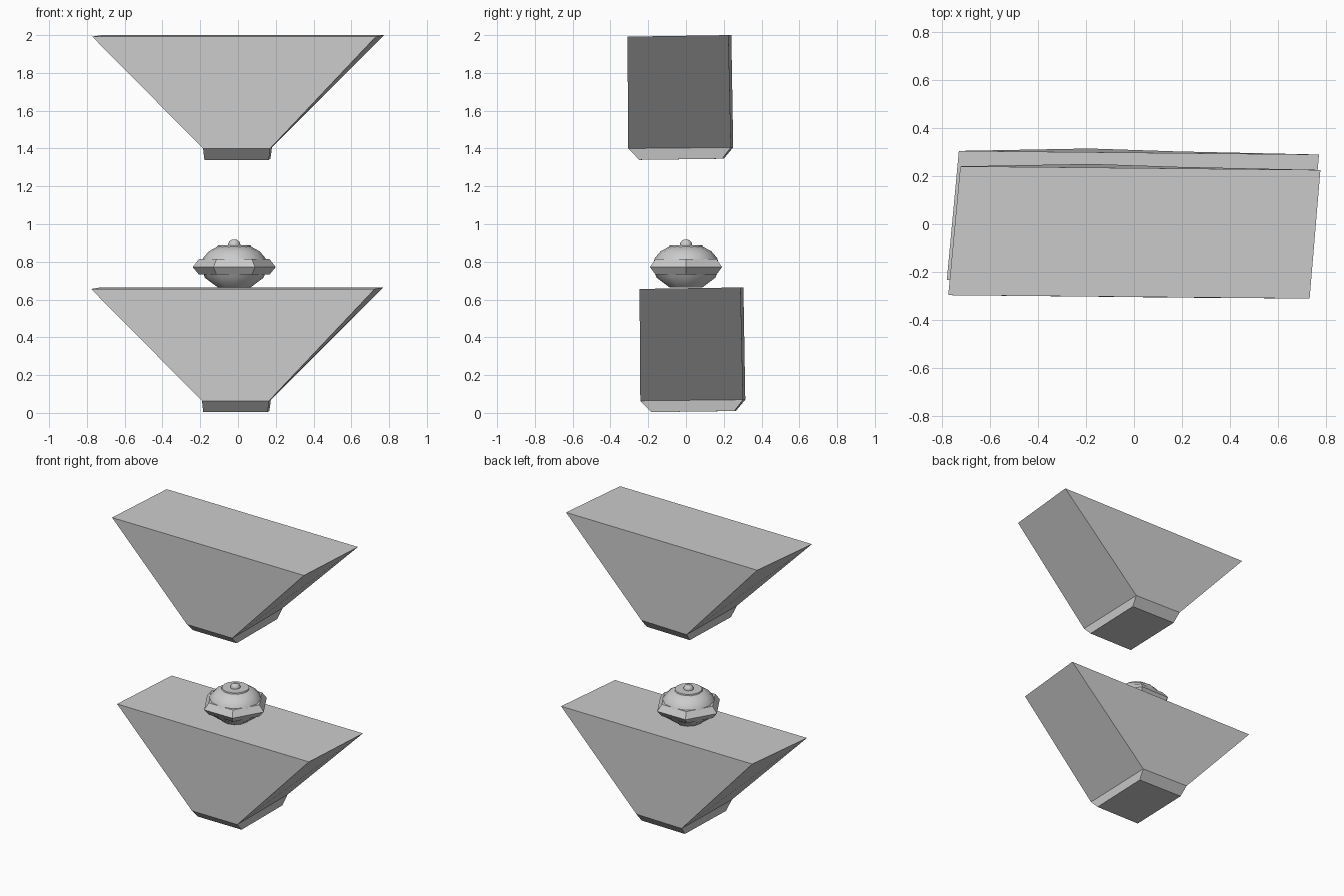
import bpy, math

if "Cube" in bpy.data.objects:
    bpy.data.objects.remove(bpy.data.objects["Cube"])

# Four-corner sections of a wedge block: left-front, right-front, right-back, left-back
BASE = [(-0.178, -0.245, 1.340), (0.163, -0.248, 1.340), (0.172, 0.192, 1.346), (-0.17, 0.20, 1.346)]
WAIST = [(-0.185, -0.302, 1.400), (0.170, -0.306, 1.400), (0.180, 0.238, 1.406), (-0.18, 0.25, 1.406)]
TOP = [(-0.772, -0.296, 1.992), (0.730, -0.310, 1.992), (0.775, 0.225, 2.0), (-0.722, 0.24, 2.0)]


def make_mesh(name, verts, faces):
    mesh = bpy.data.meshes.new(name)
    mesh.from_pydata(verts, [], faces)
    mesh.update()
    ob = bpy.data.objects.new(name, mesh)
    bpy.context.collection.objects.link(ob)
    return ob


def loft(name, rings, offset=(0, 0, 0)):
    """Skin stacked rings of equal length and cap both ends."""
    n = len(rings[0])
    verts = [tuple(c + o for c, o in zip(p, offset)) for ring in rings for p in ring]
    faces = [(r * n + i, r * n + (i + 1) % n, (r + 1) * n + (i + 1) % n, (r + 1) * n + i)
             for r in range(len(rings) - 1) for i in range(n)]
    faces.append(tuple(reversed(range(n))))
    faces.append(tuple(range((len(rings) - 1) * n, len(rings) * n)))
    return make_mesh(name, verts, faces)


def lathe(name, profile, sides, smooth=False):
    """Turn (radius, height) points around the ornament axis."""
    rings = [[(-0.02 + r * math.cos(2 * math.pi * i / sides),
               r * math.sin(2 * math.pi * i / sides), z) for i in range(sides)]
             for r, z in profile]
    ob = loft(name, rings)
    if smooth:
        bpy.ops.object.select_all(action='DESELECT')
        ob.select_set(True)
        bpy.context.view_layer.objects.active = ob
        bpy.ops.object.shade_smooth_by_angle(angle=math.radians(35))
    return ob


# Upper and lower wedge blocks
loft("upper_block", [BASE, WAIST, TOP])
loft("lower_block", [BASE, WAIST, TOP], (-0.006, 0.064, -1.336))

# Ornament resting on the lower block
lathe("ornament_body", [(0.085, 0.663), (0.155, 0.715), (0.178, 0.775), (0.165, 0.82),
                        (0.135, 0.855), (0.09, 0.88)], 12, True)
lathe("ornament_hex_band", [(0.187, 0.732), (0.22, 0.772), (0.187, 0.814)], 6)
lathe("ornament_cap", [(0.09, 0.877), (0.087, 0.888)], 16, True)
lathe("ornament_knob", [(0.03, 0.88), (0.033, 0.892), (0.027, 0.907), (0.012, 0.918)], 12, True)
